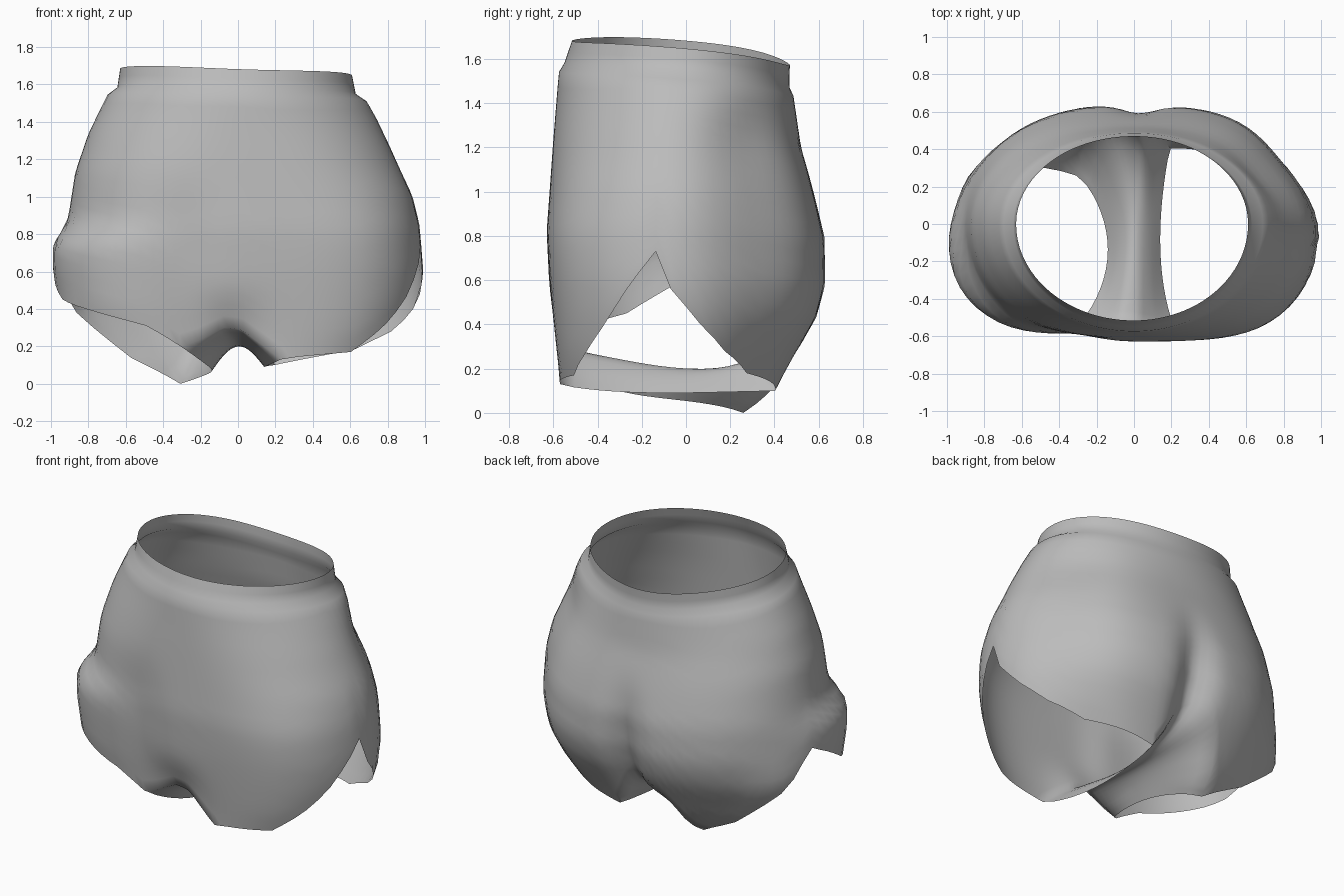
import bpy, bmesh
from math import sin, cos, pi, radians, exp
from mathutils import Vector

cube = bpy.data.objects.get("Cube")
if cube:
    bpy.data.objects.remove(cube)


def lookup(table, v):
    """Piecewise linear interpolation through (key, value) pairs."""
    if v <= table[0][0]:
        return table[0][1]
    for (a, p), (b, q) in zip(table, table[1:]):
        if v <= b:
            return p + (q - p) * (v - a) / (b - a)
    return table[-1][1]


def bell(v, centre, width):
    return exp(-((v - centre) / width) ** 2)


def fade(v, low, high):
    t = max(0, min(1, (v - low) / (high - low)))
    return t * t * (3 - 2 * t)


# Half extents of the body by height
LEFT = [(0, .6), (.1, .78), (.2, .88), (.3, .94), (.45, .985), (.6, 1), (.85, .98),
        (1, .945), (1.25, .83), (1.4, .75), (1.5, .69), (1.54, .63), (1.64, .61)]
RIGHT = [(0, .5), (.15, .74), (.4, .88), (.6, .91), (.85, .91), (1.1, .87),
         (1.3, .8), (1.5, .7), (1.54, .645), (1.64, .63)]
FRONT = [(.1, .58), (.2, .585), (.6, .62), (.8, .63), (1.2, .6), (1.5, .575),
         (1.54, .55), (1.64, .515)]
BACK = [(0, .31), (.1, .41), (.2, .46), (.45, .6), (.6, .64), (.82, .635), (1, .59),
        (1.25, .52), (1.5, .485), (1.54, .465), (1.64, .47)]
# Hem height around the body, by angle from the left side
HEM = [(-8, .73), (-4, .56), (4, .4), (12, .28), (24, .18), (64, .1), (72, .2), (80, .33),
       (90, .42), (100, .4), (112, .28), (124, .12), (132, .04), (140, 0), (152, .14),
       (164, .38), (172, .56), (176, .64), (184, .57), (196, .45), (208, .4), (228, .31),
       (240, .2), (248, .23), (262, .3), (272, .29), (284, .2), (292, .13), (300, .145),
       (320, .17), (330, .29), (338, .42), (345, .58), (352, .73)]
# Bulges and hollows: angle, width, size, height where it starts, height where it is full
SWELLS = [(87, 11, -.1, 1.1, .4),       # cleft
          (266, 18, -.07, .55, .2),     # curve under at the front
          (200, 28, .115, .9, .72),     # flared right leg
          (164, 12, .045, .7, .4),      # right back flap
          (20, 18, -.065, 1.5, 1.2),    # flat left back hip
          (325, 22, .05, 1.2, .7),      # full left thigh
          (242, 15, -.035, 1.2, .7)]    # hollow right thigh


def rim(angle):
    """Height of the waist opening."""
    c, s = cos(radians(angle)), sin(radians(angle))
    return 1.627 - .055 * s - .018 * c + .038 * c * c


def surface(angle, z):
    """Point on the garment wall."""
    c, s = cos(radians(angle)), sin(radians(angle))
    q = z + (1.64 - rim(angle)) * z / 1.6
    a = lookup(LEFT if c > 0 else RIGHT, q)
    b = lookup(FRONT if s < 0 else BACK, q)
    n = 2 + (.6 * max(0, -s) + .35 * max(0, s)) * fade(1.6 - q, .1, .6)
    r = (abs(c / a) ** n + abs(s / b) ** n) ** (-1 / n)
    for centre, width, size, start, full in SWELLS:
        turn = (angle - centre + 180) % 360 - 180
        r += size * bell(turn, 0, width) * fade(start - z, 0, start - full)
    return Vector((c * r, s * r, z))


# Column angles, denser at the front where the crotch bridge joins
COUNT = 20
ROWS = 20
angles = list(range(-8, 240, 4))
front_start = len(angles)
angles += [240 + 52 * i / (COUNT - 1) for i in range(COUNT)]
angles += range(296, 352, 4)

bm = bmesh.new()
columns = []
for angle in angles:
    top = rim(angle)
    seam = top - .14
    hem = lookup(HEM, angle)
    heights = [top, top - .05, top - .1, seam]
    heights += [seam + (hem - seam) * i / ROWS for i in range(1, ROWS + 1)]
    columns.append([bm.verts.new(surface(angle, z)) for z in heights])

# Waistband and body wall
for left, right in zip(columns, columns[1:] + columns[:1]):
    for i in range(len(left) - 1):
        bm.faces.new((left[i], left[i + 1], right[i + 1], right[i]))

# Crotch bridge joining the front hem to the back hem
back_start = angles.index(140)
front = [columns[front_start + i][-1] for i in range(COUNT)]
back = [columns[back_start - i][-1] for i in range(COUNT)]
rows = [front]
LENGTH = 16
for j in range(1, LENGTH):
    v = j / LENGTH
    w = sin(pi * v) ** .7
    row = []
    for i in range(COUNT):
        u = i / (COUNT - 1)
        p = front[i].co.lerp(back[i].co, v)
        edge = (.12 - .1 * v) * (1 - u) + .09 * u
        p.x += (-.14 + .28 * u - p.x) * w
        p.z += (edge + .12 * sin(pi * u) - p.z) * w
        row.append(bm.verts.new(p))
    rows.append(row)
rows.append(back)
for near, far in zip(rows, rows[1:]):
    for i in range(COUNT - 1):
        bm.faces.new((near[i], far[i], far[i + 1], near[i + 1]))

bmesh.ops.recalc_face_normals(bm, faces=bm.faces)
mesh = bpy.data.meshes.new("shorts")
bm.to_mesh(mesh)
bm.free()
shorts = bpy.data.objects.new("shorts", mesh)
bpy.context.collection.objects.link(shorts)

# Plain grey cloth
grey = bpy.data.materials.new("grey_cloth")
grey.use_nodes = True
colour = (.5, .5, .5, 1)
grey.diffuse_color = colour
grey.node_tree.nodes["Principled BSDF"].inputs["Base Color"].default_value = colour
mesh.materials.append(grey)

bpy.context.view_layer.objects.active = shorts
shorts.select_set(True)
bpy.ops.object.shade_smooth_by_angle(angle=radians(60))
